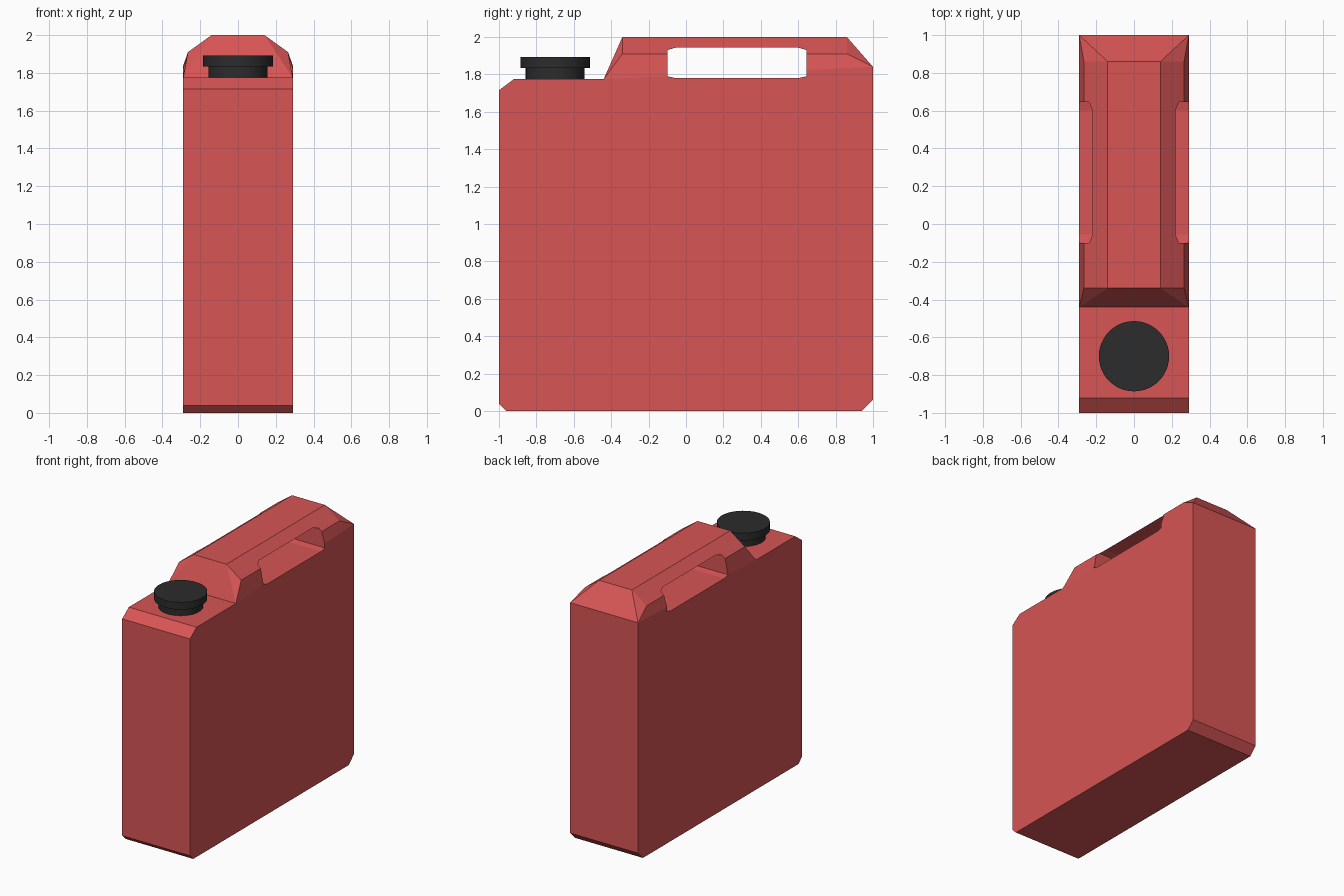
import bpy, bmesh, math

if "Cube" in bpy.data.objects:
    bpy.data.objects.remove(bpy.data.objects["Cube"])


def material(name, color):
    m = bpy.data.materials.new(name)
    m.diffuse_color = (*color, 1)
    m.use_nodes = True
    m.node_tree.nodes["Principled BSDF"].inputs["Base Color"].default_value = m.diffuse_color
    return m


def mesh_object(name, bm, mat=None):
    bmesh.ops.recalc_face_normals(bm, faces=bm.faces[:])
    me = bpy.data.meshes.new(name)
    bm.to_mesh(me)
    bm.free()
    ob = bpy.data.objects.new(name, me)
    bpy.context.collection.objects.link(ob)
    if mat:
        me.materials.append(mat)
    return ob


red = material("red_plastic", (0.68, 0.09, 0.09))
black = material("black_plastic", (0.025, 0.025, 0.025))
W = 0.29

# Can body: side profile (y, z); the gap between first and last is the hump base
bm = bmesh.new()
profile = [(-0.44, 1.775), (-0.92, 1.775), (-1, 1.715), (-1, 0.04), (-0.96, 0),
           (0.94, 0), (1, 0.06), (1, 1.84)]
sides = []
for s in (-1, 1):
    ring = [bm.verts.new((s * W, y, z)) for y, z in profile]
    bm.faces.new(ring)
    # Handle hump corners: shoulder and top, at front and back
    hump = [[bm.verts.new((s * x, y, z)) for x, z in ((0.265, 1.91), (0.14, 2.0))]
            for y in (-0.34, 0.86)]
    (fs, ft), (bs, bt) = hump
    bm.faces.new((ring[0], ring[-1], bs, fs))
    bm.faces.new((fs, bs, bt, ft))
    bm.faces.new((ring[0], fs, ft))
    bm.faces.new((ring[-1], bt, bs))
    sides.append([ft] + ring + [bt])
a, b = sides
for i in range(len(a)):
    j = (i + 1) % len(a)
    bm.faces.new((a[i], a[j], b[j], b[i]))
body = mesh_object("can_body", bm, red)

# Handle hole cutter
bm = bmesh.new()
hole = [(-0.1, 1.79), (-0.055, 1.78), (0.6, 1.78), (0.645, 1.79),
        (0.645, 1.93), (0.6, 1.943), (-0.055, 1.943), (-0.1, 1.93)]
l, r = [[bm.verts.new((x, y, z)) for y, z in hole] for x in (-0.5, 0.5)]
bm.faces.new(l)
bm.faces.new(r)
for i in range(len(hole)):
    j = (i + 1) % len(hole)
    bm.faces.new((l[i], l[j], r[j], r[i]))
cutter = mesh_object("handle_hole_cutter", bm, red)
cutter.hide_render = True
mod = body.modifiers.new("handle_hole", "BOOLEAN")
mod.operation = "DIFFERENCE"
mod.solver = "EXACT"
mod.object = cutter
bpy.context.view_layer.objects.active = body
bpy.ops.object.modifier_apply(modifier=mod.name)
bpy.data.objects.remove(cutter)

# Screw cap: neck and wider lid turned as one closed solid
bm = bmesh.new()
n = 48
rings = [[bm.verts.new((rad * math.cos(2 * math.pi * k / n),
                        -0.7 + rad * math.sin(2 * math.pi * k / n), z)) for k in range(n)]
         for rad, z in ((0.157, 1.765), (0.157, 1.835), (0.186, 1.835), (0.186, 1.892))]
for lo, hi in zip(rings, rings[1:]):
    for k in range(n):
        bm.faces.new((lo[k], lo[(k + 1) % n], hi[(k + 1) % n], hi[k]))
bm.faces.new(rings[0])
bm.faces.new(rings[-1])
cap = mesh_object("screw_cap", bm, black)
bpy.ops.object.select_all(action="DESELECT")
cap.select_set(True)
bpy.context.view_layer.objects.active = cap
bpy.ops.object.shade_smooth_by_angle(angle=math.radians(30))
